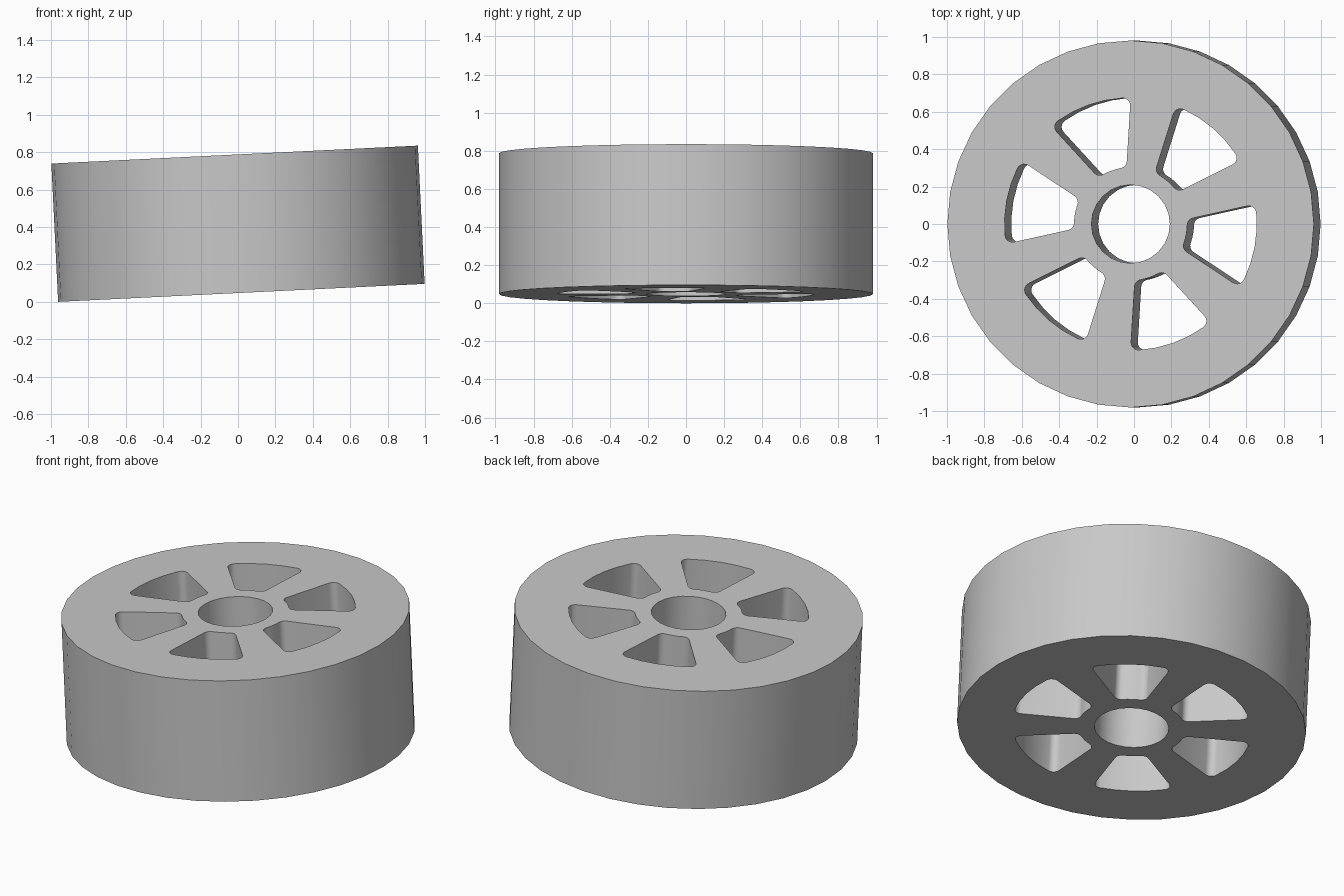
import bpy
import bmesh
from math import sin, cos, atan2, sqrt, radians, tau, pi
from mathutils import Matrix, Vector

RADIUS, HEIGHT, BORE = 0.981, 0.74, 0.21
TILT = radians(2.8)

cube = bpy.data.objects.get("Cube")
if cube:
    bpy.data.objects.remove(cube, do_unlink=True)


def arc(centre, r, start, end, steps):
    return [centre + r * Vector((cos(a), sin(a)))
            for a in (start + (end - start) * i / steps for i in range(steps + 1))]


def circle(r, sides):
    return arc(Vector((0, 0)), r, 0, tau, sides)[:-1]


def window(r_in=0.303, r_out=0.675, apex=0.105, flare=radians(23), fillet=0.04):
    """Outline of one rounded window between spokes, symmetric about +x."""
    origin = Vector((0, 0))
    shift = apex + fillet / sin(flare)

    def corner(rho):
        # Fillet centre: on the inset side line, at distance rho from the axis
        t = -shift * cos(flare) + sqrt(rho ** 2 - (shift * sin(flare)) ** 2)
        return Vector((shift + t * cos(flare), t * sin(flare)))

    c_out, c_in = corner(r_out - fillet), corner(r_in + fillet)
    a_out, a_in = atan2(c_out.y, c_out.x), atan2(c_in.y, c_in.x)
    half = arc(origin, r_out, 0, a_out, 2)
    half += arc(c_out, fillet, a_out, flare + pi / 2, 5)[1:]
    half += arc(c_in, fillet, flare + pi / 2, a_in + pi, 5)
    half += arc(origin, r_in, a_in, 0, 2)[1:]
    return half + [Vector((p.x, -p.y)) for p in reversed(half[1:-1])]


# Flat wheel profile: rim, bore and six spoke windows
loops = [circle(RADIUS, 36), circle(BORE, 24)]
for i in range(6):
    turn = Matrix.Rotation(radians(49.5 + 60 * i), 2)
    loops.append([turn @ p for p in window()])

bm = bmesh.new()
for loop in loops:
    verts = [bm.verts.new((p.x, p.y, -HEIGHT / 2)) for p in loop]
    for a, b in zip(verts, verts[1:] + verts[:1]):
        bm.edges.new((a, b))
bmesh.ops.triangle_fill(bm, use_beauty=True, edges=bm.edges[:], normal=(0, 0, 1))

# Extrude to full width
result = bmesh.ops.extrude_face_region(bm, geom=bm.faces[:], use_keep_orig=True)
top = [v for v in result["geom"] if isinstance(v, bmesh.types.BMVert)]
bmesh.ops.translate(bm, verts=top, vec=(0, 0, HEIGHT))
bmesh.ops.recalc_face_normals(bm, faces=bm.faces[:])

# Lean the wheel and stand it on the ground
bm.transform(Matrix.Rotation(-TILT, 4, 'Y'))
lowest = min(v.co.z for v in bm.verts)
bmesh.ops.translate(bm, verts=bm.verts[:], vec=(0, 0, -lowest))

mesh = bpy.data.meshes.new("wheel")
bm.to_mesh(mesh)
bm.free()
wheel = bpy.data.objects.new("wheel", mesh)
bpy.context.collection.objects.link(wheel)

# Plain grey finish
grey = bpy.data.materials.new("light grey")
grey.use_nodes = True
colour = (0.58, 0.58, 0.58, 1)
grey.diffuse_color = colour
grey.node_tree.nodes["Principled BSDF"].inputs["Base Color"].default_value = colour
mesh.materials.append(grey)

bpy.ops.object.select_all(action='DESELECT')
wheel.select_set(True)
bpy.context.view_layer.objects.active = wheel
bpy.ops.object.shade_smooth_by_angle(angle=radians(35))
